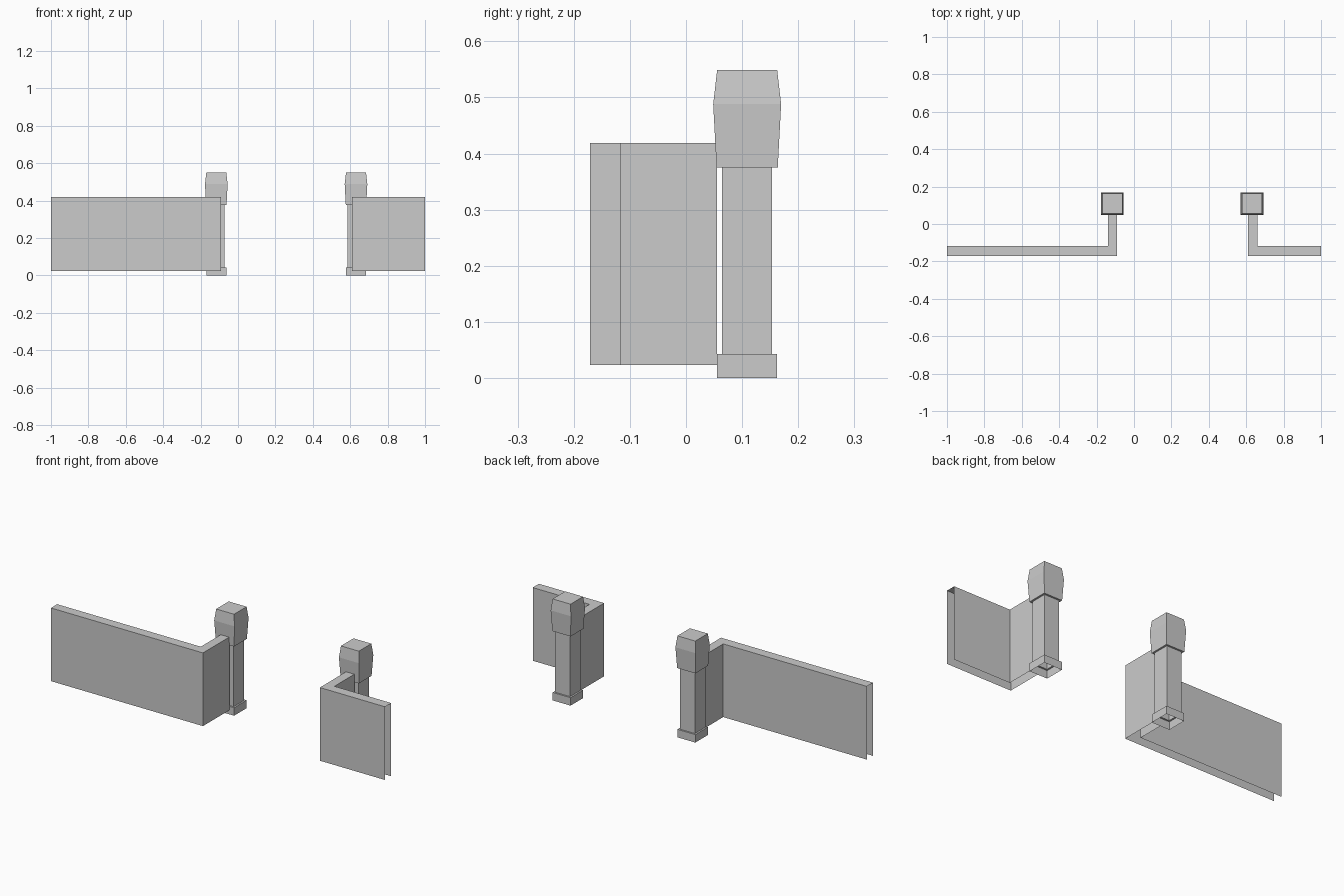
import bpy, bmesh

if "Cube" in bpy.data.objects:
    bpy.data.objects.remove(bpy.data.objects["Cube"])


def finish(bm, name):
    # consistent normals, with the top face pointing up
    bmesh.ops.recalc_face_normals(bm, faces=bm.faces[:])
    top = max(bm.faces, key=lambda f: f.calc_center_median().z)
    top.normal_update()
    if top.normal.z < 0:
        bmesh.ops.reverse_faces(bm, faces=bm.faces[:])
    mesh = bpy.data.meshes.new(name)
    bm.to_mesh(mesh)
    bm.free()
    bpy.context.collection.objects.link(bpy.data.objects.new(name, mesh))


# L-shaped wall shell: open underneath and at both ends
def wall(name, far_x, corner_x, inner_x):
    front, back, tip = -0.171, -0.118, 0.055
    z0, z1 = 0.023, 0.419
    outer = [(far_x, front), (corner_x, front), (corner_x, tip)]
    inner = [(inner_x, tip), (inner_x, back), (far_x, back)]
    bm = bmesh.new()
    bm.faces.new([bm.verts.new((x, y, z1)) for x, y in outer + inner])
    for path in (outer, inner):
        hi = [bm.verts.new((x, y, z1)) for x, y in path]
        lo = [bm.verts.new((x, y, z0)) for x, y in path]
        for i in range(2):
            bm.faces.new((hi[i], hi[i + 1], lo[i + 1], lo[i]))
    bmesh.ops.remove_doubles(bm, verts=bm.verts[:], dist=0.0001)
    finish(bm, name)


# Square post shell from a half-width / height profile, open underneath
def post(name, cx, cy=0.109):
    profile = [(0.0535, 0.0), (0.0535, 0.043), (0.0445, 0.043),
               (0.0445, 0.375), (0.0545, 0.375), (0.0605, 0.488),
               (0.0535, 0.549)]
    bm = bmesh.new()
    rings = [[bm.verts.new((cx + sx * r, cy + sy * r, z))
              for sx, sy in ((-1, -1), (1, -1), (1, 1), (-1, 1))]
             for r, z in profile]
    for a, b in zip(rings, rings[1:]):
        for i in range(4):
            j = (i + 1) % 4
            bm.faces.new((a[i], a[j], b[j], b[i]))
    bm.faces.new(rings[-1])
    finish(bm, name)


wall("left_wall", -1.0, -0.09, -0.14)
wall("right_wall", 1.0, 0.61, 0.66)
post("left_gatepost", -0.116)
post("right_gatepost", 0.631)
